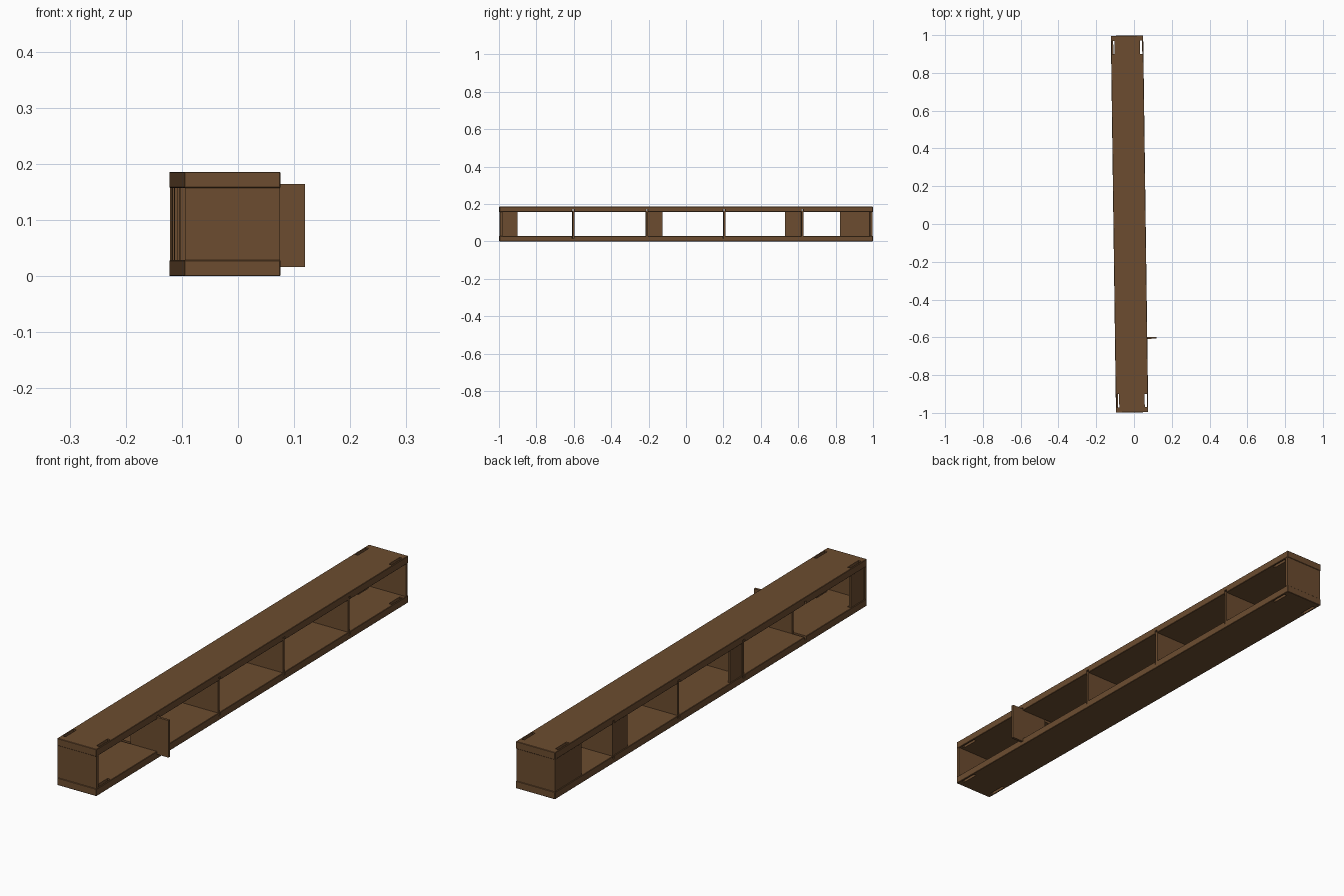
import bpy, bmesh
from mathutils import Matrix, Vector

if "Cube" in bpy.data.objects:
    bpy.data.objects.remove(bpy.data.objects["Cube"], do_unlink=True)

W, L, H = 0.0855, 0.9975, 0.186      # half width, half length, height
T = 0.029                            # board thickness
PLACE = Matrix.Translation((-0.0235, 0, 0)) @ Matrix.Rotation(0.0135, 4, "Z")

wood = bpy.data.materials.new("brown wood")
wood.use_nodes = True
color = (0.15, 0.073, 0.029, 1)
wood.diffuse_color = color
wood.node_tree.nodes["Principled BSDF"].inputs["Base Color"].default_value = color


def boxes(name, ranges, bevel=0.0):
    """One object made of boxes given as (x0, x1, y0, y1, z0, z1)."""
    bm = bmesh.new()
    for x0, x1, y0, y1, z0, z1 in ranges:
        lo, hi = Vector((x0, y0, z0)), Vector((x1, y1, z1))
        m = Matrix.Translation((lo + hi) / 2) @ Matrix.Diagonal((*(hi - lo), 1))
        bmesh.ops.create_cube(bm, size=1, matrix=m)
    if bevel:
        bmesh.ops.bevel(bm, geom=bm.edges[:], offset=bevel, segments=1, affect="EDGES")
    mesh = bpy.data.meshes.new(name)
    bm.to_mesh(mesh)
    bm.free()
    mesh.materials.append(wood)
    obj = bpy.data.objects.new(name, mesh)
    bpy.context.collection.objects.link(obj)
    obj.matrix_world = PLACE
    return obj


# Cutter for the corner slots and the divider grooves
dividers = [-0.604, -0.21, 0.204, 0.622]
cuts = [(-W - 0.01, W + 0.01, y - 0.006, y + 0.006, 0.0165, H - 0.0165) for y in dividers]
for sx in (-1, 1):
    for sy in (-1, 1):
        xs = sorted((sx * (W - 0.018), sx * (W - 0.006)))
        ys = sorted((sy * 0.9, sy * 0.97))
        cuts.append((*xs, *ys, -0.01, H + 0.01))
cutter = boxes("slot_cutter", cuts)
cutter.hide_render = True

# Long boards
for name, z in (("bottom_board", 0), ("top_board", H - T)):
    board = boxes(name, [(-W, W, -L, L, z, z + T)], 0.0015)
    mod = board.modifiers.new("slots", "BOOLEAN")
    mod.operation, mod.solver, mod.object = "DIFFERENCE", "EXACT", cutter
    bpy.context.view_layer.objects.active = board
    bpy.ops.object.modifier_apply(modifier=mod.name)
bpy.data.objects.remove(cutter, do_unlink=True)

# End panels, set just inside the board ends
for name, s in (("front_end_panel", -1), ("back_end_panel", 1)):
    ys = sorted((s * (L - 0.002), s * (L - 0.014)))
    boxes(name, [(-W + 0.001, W - 0.001, *ys, T, H - T)])

# Dividers in their grooves; the first one is slid part way out
for i, y in enumerate(dividers):
    slide = 0.052 if i == 0 else 0
    boxes(f"divider_{i + 1}",
          [(-0.0825 + slide, 0.083 + slide, y - 0.005, y + 0.005, 0.0168, 0.164)])

# Short backing panels along one side
spans = [(-L + 0.014, -0.9), (-0.204, -0.125), (0.53, 0.616), (0.825, L - 0.014)]
for i, (y0, y1) in enumerate(spans):
    boxes(f"backing_panel_{i + 1}", [(-W + 0.003, -W + 0.012, y0, y1, T, H - T)])
